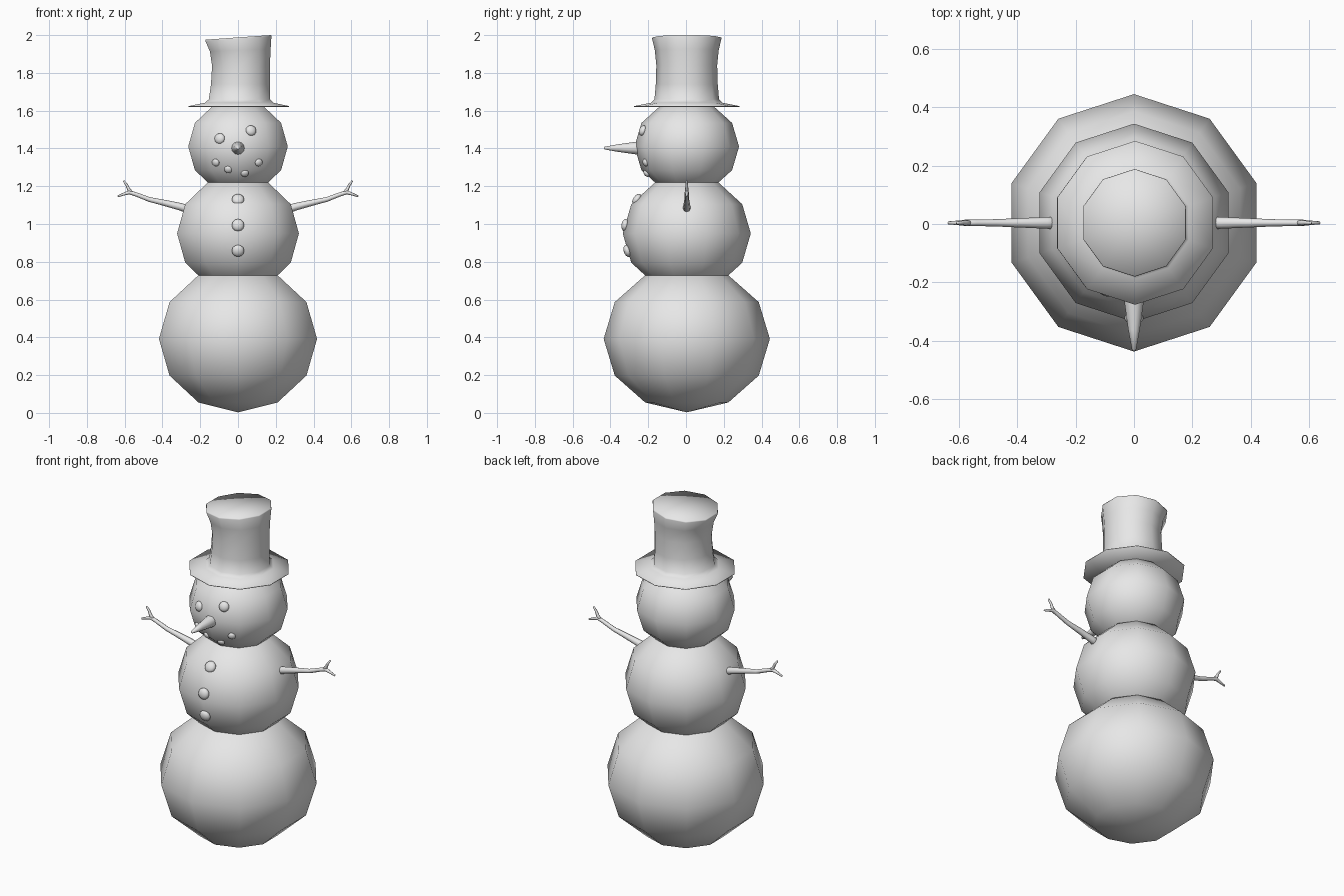
import bpy, bmesh, math
from mathutils import Vector

if "Cube" in bpy.data.objects:
    bpy.data.objects.remove(bpy.data.objects["Cube"])

grey = bpy.data.materials.new("snow_grey")
grey.diffuse_color = (0.8, 0.8, 0.8, 1)
grey.use_nodes = True
grey.node_tree.nodes["Principled BSDF"].inputs["Base Color"].default_value = grey.diffuse_color


def finish(name, bm):
    bmesh.ops.recalc_face_normals(bm, faces=bm.faces)
    me = bpy.data.meshes.new(name)
    bm.to_mesh(me)
    bm.free()
    me.materials.append(grey)
    me.shade_smooth()
    ob = bpy.data.objects.new(name, me)
    bpy.context.collection.objects.link(ob)
    return ob


def skin(bm, rings, start, end):
    """Join rings of points with quads and close both ends with fans."""
    vs = [[bm.verts.new(p) for p in r] for r in rings]
    n = len(vs[0])
    a, b = bm.verts.new(start), bm.verts.new(end)
    for i in range(n):
        j = (i + 1) % n
        bm.faces.new((a, vs[0][j], vs[0][i]))
        bm.faces.new((b, vs[-1][i], vs[-1][j]))
        for r, s in zip(vs, vs[1:]):
            bm.faces.new((r[i], r[j], s[j], s[i]))


def circle(r, cx, cy, z, tilt=0, n=10):
    pts = []
    for k in range(n):
        a = math.pi / 2 + k * math.tau / n
        x = r * math.cos(a)
        pts.append((cx + x, cy + r * math.sin(a), z + tilt * x))
    return pts


def snowball(name, r, rz, z, cy=0.004):
    bm = bmesh.new()
    angles = [math.radians(d) for d in range(-60, 61, 30)]
    rings = [circle(r * math.cos(a), 0, cy, z + rz * math.sin(a)) for a in angles]
    skin(bm, rings, (0, cy, z - rz), (0, cy, z + rz))
    return finish(name, bm)


def tube(bm, path, n=8):
    """Tapered limb through (x, y, z, radius) points."""
    pts = [Vector(p[:3]) for p in path]
    rings = []
    for i, p in enumerate(pts):
        d = (pts[min(i + 1, len(pts) - 1)] - pts[max(i - 1, 0)]).normalized()
        u = d.cross(Vector((0.0, 1.0, 0.0) if abs(d.y) < 0.9 else (1.0, 0.0, 0.0))).normalized()
        v = d.cross(u)
        r = path[i][3]
        rings.append([p + r * (u * math.cos(k * math.tau / n) + v * math.sin(k * math.tau / n))
                      for k in range(n)])
    s = (pts[0] - pts[1]).normalized() * path[0][3] * 0.5
    e = (pts[-1] - pts[-2]).normalized() * path[-1][3] * 0.5
    skin(bm, rings, pts[0] + s, pts[-1] + e)


def pebble(name, x, y, z, r, centre_z):
    """Flattened bead facing out from the ball it sits on."""
    bm = bmesh.new()
    bmesh.ops.create_uvsphere(bm, u_segments=12, v_segments=8, radius=r)
    bmesh.ops.scale(bm, vec=(1, 1, 0.6), verts=bm.verts)
    ob = finish(name, bm)
    ob.location = (x, y, z)
    ob.rotation_euler = Vector((x, y, z - centre_z)).to_track_quat('Z', 'Y').to_euler()


# Three stacked snowballs
snowball("lower_body", 0.44, 0.389, 0.392)
snowball("upper_body", 0.339, 0.31, 0.95)
snowball("head", 0.277, 0.25, 1.41)

# Top hat: radius, height, sideways shift, tilt
profile = [(0.28, 1.620, 0.004, 0), (0.28, 1.624, 0.004, 0), (0.19, 1.642, 0.006, 0),
           (0.171, 1.66, 0.008, 0), (0.164, 1.74, 0.013, 0), (0.161, 1.84, 0.016, 0.02),
           (0.169, 1.92, 0.012, 0.04), (0.184, 1.982, 0.002, 0.07), (0.182, 1.988, 0.002, 0.07)]
bm = bmesh.new()
skin(bm, [circle(r, cx, 0.004, z, t) for r, z, cx, t in profile],
     (0.004, 0.004, 1.62), (0.002, 0.004, 1.988))
finish("top_hat", bm)

# Carrot nose
bm = bmesh.new()
tube(bm, [(0, -0.2, 1.402, 0.04), (0, -0.26, 1.402, 0.034),
          (0, -0.36, 1.402, 0.02), (0, -0.432, 1.402, 0.007)], 12)
finish("nose", bm)

# Stick arms, each with two twigs
for side, sx in (("left", -1), ("right", 1)):
    bm = bmesh.new()
    for path in (
        [(.26, 1.075, .022), (.30, 1.09, .02), (.39, 1.112, .016), (.47, 1.13, .0125),
         (.54, 1.157, .011), (.575, 1.168, .011), (.60, 1.16, .008), (.635, 1.147, .005)],
        [(.56, 1.163, .009), (.578, 1.182, .009), (.588, 1.205, .007), (.605, 1.228, .005)],
    ):
        tube(bm, [(sx * x, 0.004, z, r) for x, z, r in path])
    finish(side + "_arm", bm)

# Face and coat buttons
for i, (x, y, z, r) in enumerate([(-0.097, -0.228, 1.452, 0.029), (0.069, -0.23, 1.495, 0.029)]):
    pebble(f"eye_{i + 1}", x, y, z, r, 1.41)
for i, (x, y, z) in enumerate([(-0.118, -0.212, 1.325), (-0.052, -0.217, 1.288),
                               (0.036, -0.21, 1.268), (0.11, -0.215, 1.325)]):
    pebble(f"mouth_{i + 1}", x, y, z, 0.021, 1.41)
for i, (y, z) in enumerate([(-0.26, 1.13), (-0.322, 0.994), (-0.31, 0.858)]):
    pebble(f"button_{i + 1}", 0, y, z, 0.033, 0.95)
